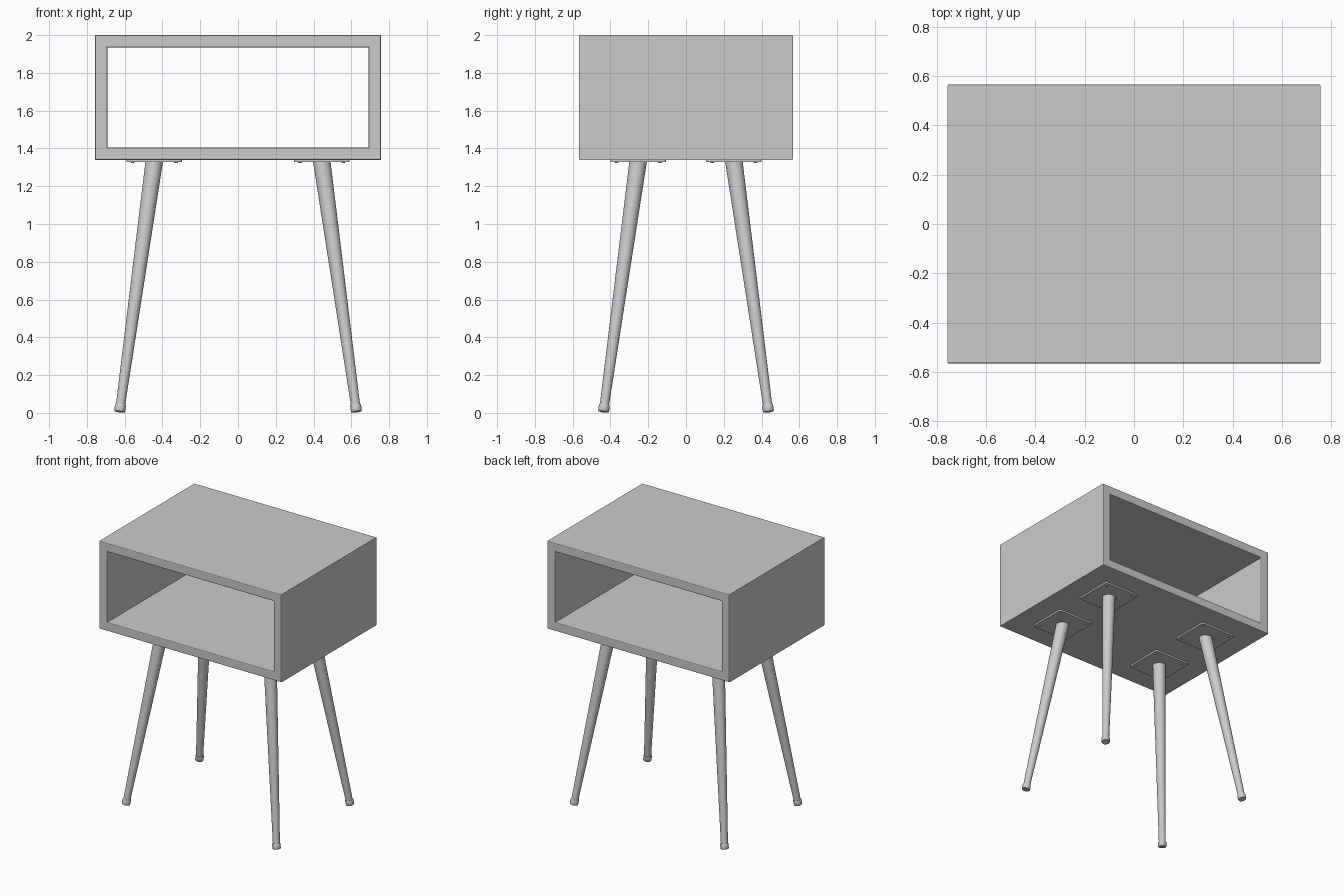
import bpy, bmesh, math
from mathutils import Vector, Matrix

if "Cube" in bpy.data.objects:
    bpy.data.objects.remove(bpy.data.objects["Cube"])

grey = bpy.data.materials.new("plain grey")
grey.diffuse_color = (0.6, 0.6, 0.6, 1)
grey.use_nodes = True
grey.node_tree.nodes["Principled BSDF"].inputs["Base Color"].default_value = grey.diffuse_color


def finish(bm, name, smooth=False):
    bmesh.ops.recalc_face_normals(bm, faces=bm.faces[:])
    mesh = bpy.data.meshes.new(name)
    bm.to_mesh(mesh)
    bm.free()
    mesh.materials.append(grey)
    ob = bpy.data.objects.new(name, mesh)
    bpy.context.collection.objects.link(ob)
    if smooth:
        bpy.ops.object.select_all(action='DESELECT')
        ob.select_set(True)
        bpy.context.view_layer.objects.active = ob
        bpy.ops.object.shade_smooth_by_angle(angle=math.radians(35))
    return ob


# Cabinet: rectangular sleeve, open at front and back, with softened rims
def make_cabinet():
    bm = bmesh.new()
    corners = [(-1, -1), (1, -1), (1, 1), (-1, 1)]
    zc, depth = 1.67, 0.567
    loops = []
    for hx, hz in ((0.757, 0.33), (0.692, 0.265)):
        for y in (-depth, depth):
            loops.append([bm.verts.new((sx * hx, y, zc + sz * hz)) for sx, sz in corners])
    out_f, out_b, in_f, in_b = loops
    for a, b in ((out_f, out_b), (in_f, in_b), (out_f, in_f), (out_b, in_b)):
        for i in range(4):
            j = (i + 1) % 4
            bm.faces.new((a[i], a[j], b[j], b[i]))
    bmesh.ops.recalc_face_normals(bm, faces=bm.faces[:])
    rims = [e for e in bm.edges
            if abs(e.verts[0].co.y - e.verts[1].co.y) < 1e-5
            and abs(e.calc_face_angle(0)) > 0.1]
    bmesh.ops.bevel(bm, geom=rims, offset=0.006, offset_type='OFFSET',
                    segments=2, profile=0.5, affect='EDGES')
    finish(bm, "cabinet")


# Mounting plate: thin square with rounded corners
def make_plate(name, cx, cy):
    bm = bmesh.new()
    bmesh.ops.create_cube(bm, size=1, matrix=Matrix.Translation((cx, cy, 1.334))
                          @ Matrix.Diagonal((0.295, 0.295, 0.013, 1)))
    upright = [e for e in bm.edges if abs(e.verts[0].co.z - e.verts[1].co.z) > 0.005]
    bmesh.ops.bevel(bm, geom=upright, offset=0.015, segments=4, profile=0.5, affect='EDGES')
    finish(bm, name, True)


# Screws: low discs near the plate corners
def make_screws(name, cx, cy):
    bm = bmesh.new()
    for dx in (-0.115, 0.115):
        for dy in (-0.115, 0.115):
            bmesh.ops.create_cone(bm, cap_ends=True, segments=16, radius1=0.008,
                                  radius2=0.011, depth=0.006,
                                  matrix=Matrix.Translation((cx + dx, cy + dy, 1.3265)))
    finish(bm, name, True)


# Lathe of (radius, distance) points along the line from foot to top
def lathe(name, profile, foot, axis, sides=32):
    bm = bmesh.new()
    turn = Vector((0, 0, 1)).rotation_difference(axis)
    rings = []
    for r, d in profile:
        rings.append([bm.verts.new(foot + turn @ Vector(
            (r * math.cos(2 * math.pi * i / sides), r * math.sin(2 * math.pi * i / sides), d)))
            for i in range(sides)])
    for a, b in zip(rings, rings[1:]):
        for i in range(sides):
            j = (i + 1) % sides
            bm.faces.new((a[i], a[j], b[j], b[i]))
    bm.faces.new(rings[0])
    bm.faces.new(rings[-1])
    finish(bm, name, True)


make_cabinet()
for side, sx in (("left", -1), ("right", 1)):
    for end, sy in (("front", -1), ("back", 1)):
        tag = f"{end}_{side}"
        cx, cy = sx * 0.443, sy * 0.253
        make_plate("mounting_plate_" + tag, cx, cy)
        make_screws("plate_screws_" + tag, cx, cy)
        # Splayed tapered leg with a ferrule at the foot
        foot = Vector((sx * 0.627, sy * 0.437, 0.006))
        span = Vector((cx, cy, 1.335)) - foot
        lathe("leg_" + tag, [(0.024, 0.02), (0.046, span.length)], foot, span.normalized())
        lathe("foot_ferrule_" + tag,
              [(0.027, 0), (0.029, 0.003), (0.029, 0.034), (0.027, 0.039), (0.023, 0.039)],
              foot, span.normalized())
